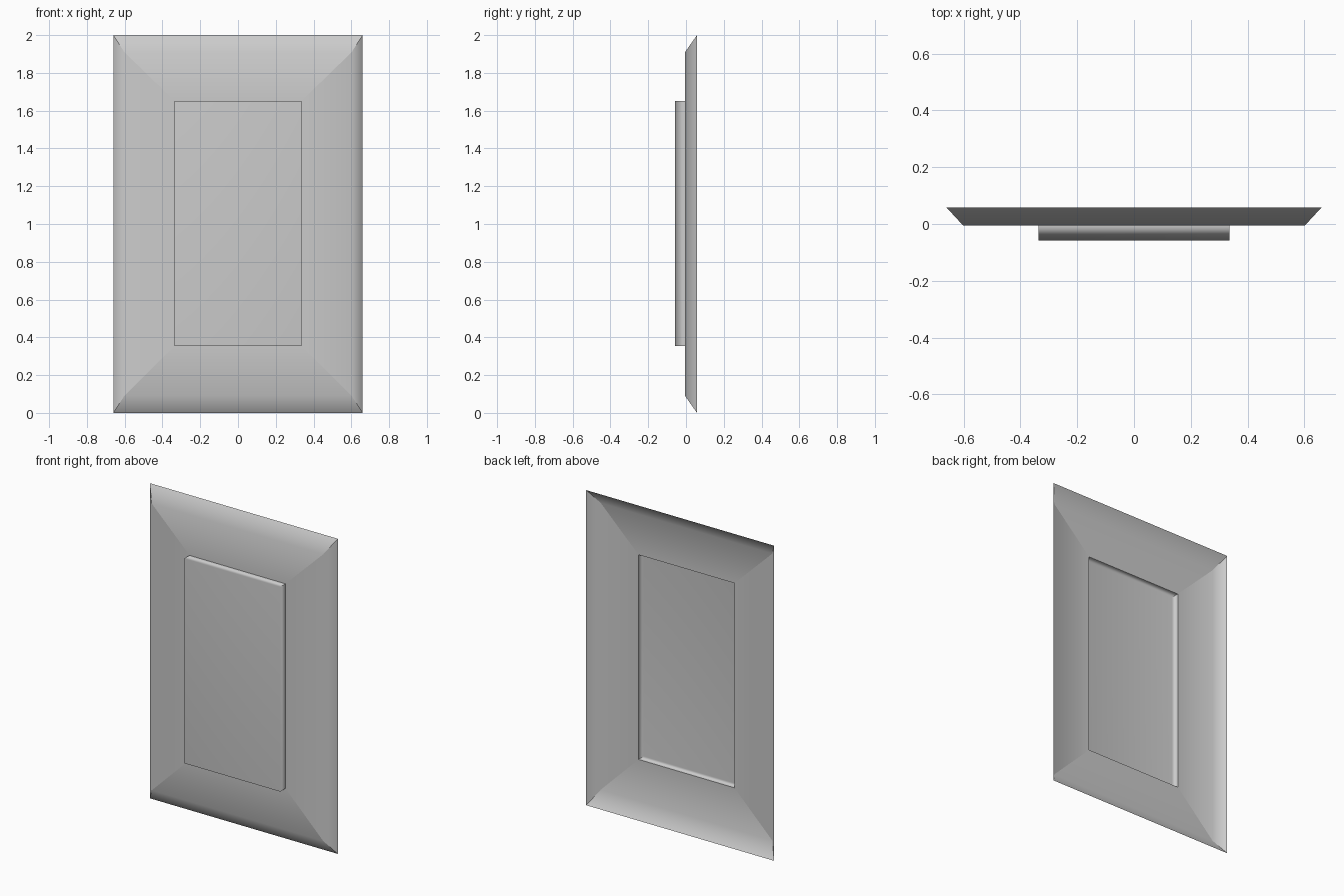
import bpy, bmesh
from mathutils import Vector

if "Cube" in bpy.data.objects:
    bpy.data.objects.remove(bpy.data.objects["Cube"])


def rect(bm, half_w, z0, z1, y):
    """Rectangular ring of four vertices in an XZ plane."""
    return [bm.verts.new((x, y, z)) for x, z in
            ((-half_w, z0), (half_w, z0), (half_w, z1), (-half_w, z1))]


def nested_shell(name, rings, cap, sharp_corners):
    """Open sheet joining successive rectangles, optionally capped."""
    bm = bmesh.new()
    loops = [rect(bm, *r) for r in rings]
    for a, b in zip(loops, loops[1:]):
        for i in range(4):
            j = (i + 1) % 4
            bm.faces.new((a[i], a[j], b[j], b[i]))
    if cap:
        bm.faces.new(loops[-1])
    bm.normal_update()
    for f in bm.faces:
        f.smooth = True
    if sharp_corners:
        for a, b in zip(loops, loops[1:]):
            for va, vb in zip(a, b):
                bm.edges.get((va, vb)).smooth = False
    mesh = bpy.data.meshes.new(name)
    bm.to_mesh(mesh)
    bm.free()
    obj = bpy.data.objects.new(name, mesh)
    bpy.context.collection.objects.link(obj)
    # large flat faces dominate the smooth shading
    mod = obj.modifiers.new("weighted_normals", 'WEIGHTED_NORMAL')
    mod.keep_sharp = True
    return obj


Y_BACK, Y_FACE, Y_FRONT = 0.058, -0.005, -0.058
panel = (0.337, 0.353, 1.652)

# Surround: sloped rim, then flat mitred border with an open centre
nested_shell("frame_border",
             [(0.66, 0.0, 2.0, Y_BACK), (0.602, 0.09, 1.91, Y_FACE), (*panel, Y_FACE)],
             cap=False, sharp_corners=True)

# Raised centre panel, hollow behind
nested_shell("raised_panel",
             [(*panel, Y_FACE), (*panel, Y_FRONT)],
             cap=True, sharp_corners=True)
